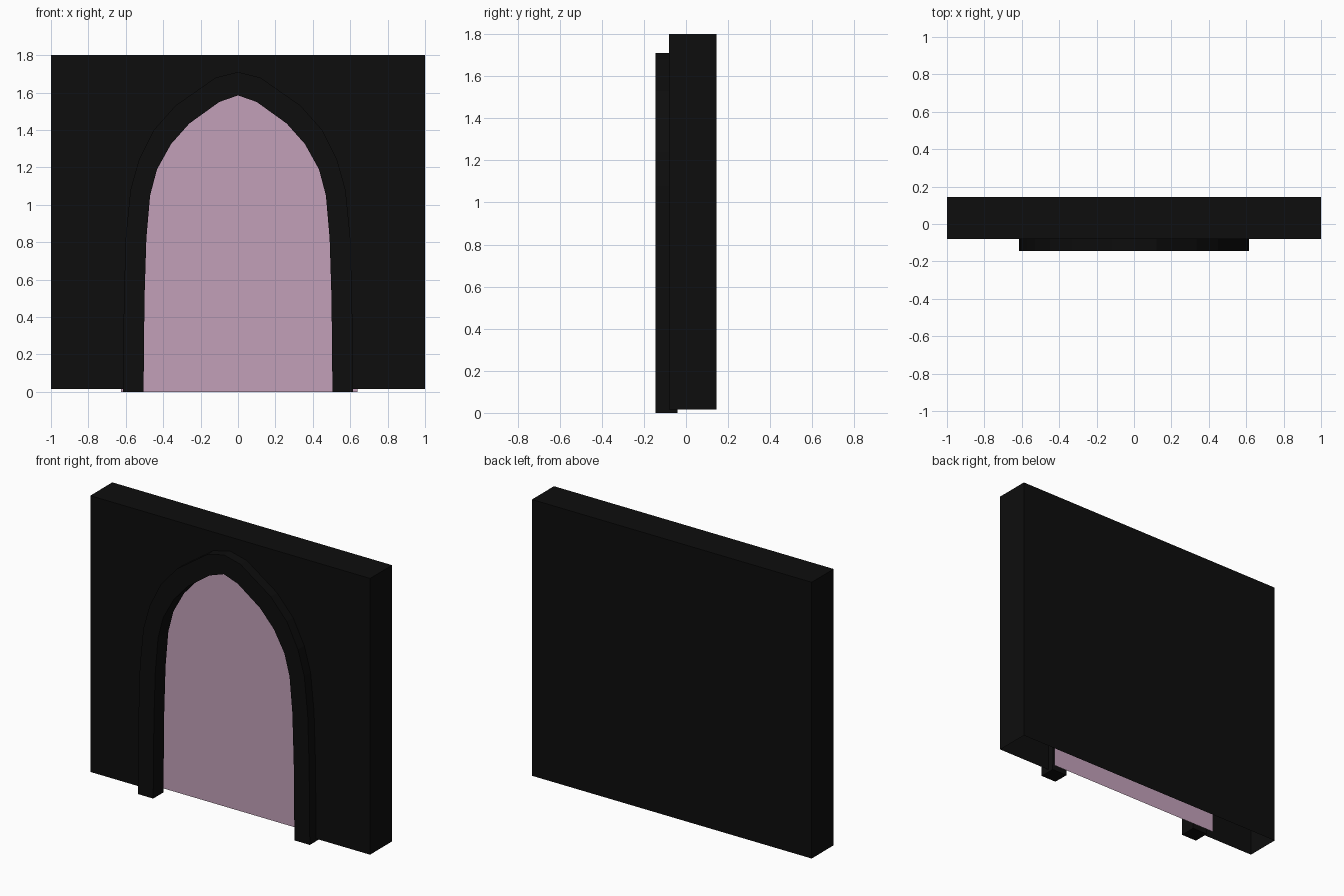
import bpy
import bmesh

cube = bpy.data.objects.get("Cube")
if cube:
    bpy.data.objects.remove(cube, do_unlink=True)


def material(name, rgb):
    m = bpy.data.materials.new(name)
    m.use_nodes = True
    m.diffuse_color = (*rgb, 1)
    m.node_tree.nodes["Principled BSDF"].inputs["Base Color"].default_value = (*rgb, 1)
    return m


def add_object(name, bm, mat):
    bmesh.ops.recalc_face_normals(bm, faces=bm.faces)
    mesh = bpy.data.meshes.new(name)
    bm.to_mesh(mesh)
    bm.free()
    mesh.materials.append(mat)
    obj = bpy.data.objects.new(name, mesh)
    bpy.context.collection.objects.link(obj)
    return obj


def mirrored(half):
    """Full arch from the right foot over the point to the left foot."""
    return half + [(-x, z) for x, z in reversed(half[:-1])]


black = material("black", (0.004, 0.004, 0.004))
pink = material("dusty pink", (0.54, 0.352, 0.485))

# Half profiles of the pointed arch, foot to apex
inner_half = [(0.505, 0), (0.5, 0.5), (0.49, 0.82), (0.47, 1.05), (0.433, 1.19),
              (0.358, 1.325), (0.26, 1.435), (0.1, 1.55), (0, 1.585)]
outer_half = [(0.615, 0), (0.61, 0.5), (0.6, 0.83), (0.575, 1.08), (0.53, 1.24),
              (0.45, 1.4), (0.335, 1.53), (0.12, 1.68), (0, 1.71)]
inner, outer = mirrored(inner_half), mirrored(outer_half)

# Arch frame: a band between the two profiles, extruded back into the wall
bm = bmesh.new()
rows = [[bm.verts.new((x, -0.145, z)) for x, z in line] for line in (inner, outer)]
for i in range(len(inner) - 1):
    bm.faces.new((rows[0][i], rows[0][i + 1], rows[1][i + 1], rows[1][i]))
band = bmesh.ops.extrude_face_region(bm, geom=bm.faces[:], use_keep_orig=True)
for v in band["geom"]:
    if isinstance(v, bmesh.types.BMVert):
        v.co.y = -0.04
add_object("arch_frame", bm, black)

# Wall: hollow shell, open underneath, with the doorway cut from its front
BOTTOM, TOP, FRONT, BACK = 0.015, 1.8, -0.08, 0.145
bm = bmesh.new()
corners = [(-1, BOTTOM), (-1, TOP), (1, TOP), (1, BOTTOM)]
front = [bm.verts.new((x, FRONT, z)) for x, z in corners]
back = [bm.verts.new((x, BACK, z)) for x, z in corners]
doorway = [bm.verts.new(((a[0] + b[0]) / 2, FRONT, max(BOTTOM, (a[1] + b[1]) / 2)))
           for a, b in zip(inner, outer)]
bm.faces.new(front + doorway)
bm.faces.new(back)
for i in range(3):
    bm.faces.new((front[i], front[i + 1], back[i + 1], back[i]))
add_object("wall", bm, black)

# Flat door panel standing inside the wall
bm = bmesh.new()
bm.faces.new([bm.verts.new((x, 0.005, z))
              for x, z in ((-0.625, 0), (0.64, 0), (0.64, 1.72), (-0.625, 1.72))])
add_object("door_panel", bm, pink)
